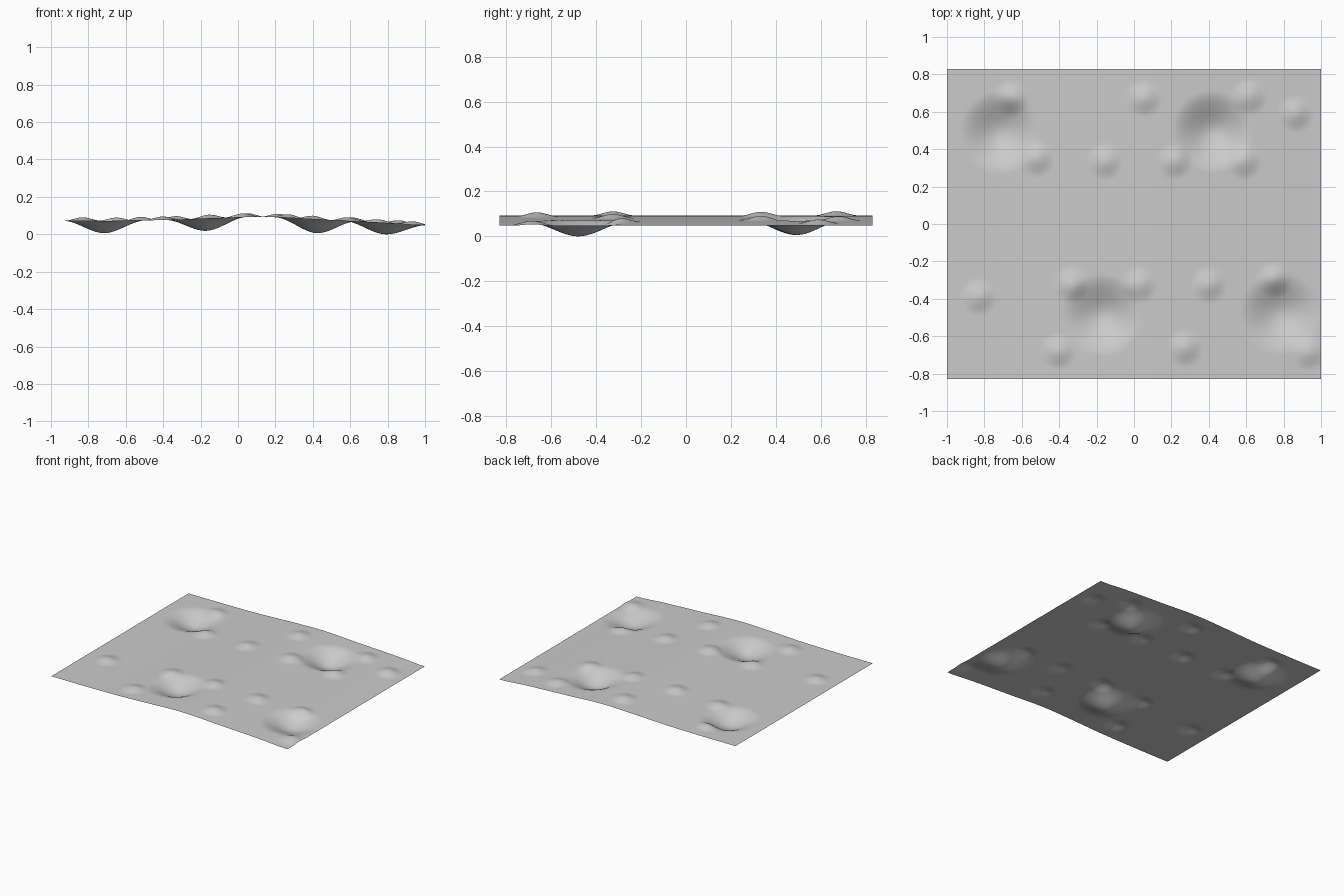
import bpy
import bmesh
from mathutils import Vector

cube = bpy.data.objects.get("Cube")
if cube:
    bpy.data.objects.remove(cube, do_unlink=True)

# Gentle ridge running front to back: (x, height)
RIDGE = [(-1, .071), (-.7, .071), (-.4, .075), (-.15, .085), (.07, .092),
         (.22, .089), (.4, .079), (.6, .070), (.8, .060), (.92, .050), (1, .047)]

# Deep hollows: (x, y, depth)
HOLLOWS = [(-.715, .49, .066), (.42, .495, .073),
           (-.17, -.485, .067), (.785, -.48, .062)]

# Small mounds: (x, y)
MOUNDS = [(-.655, .67), (.05, .67), (.615, .68), (.865, .59),
          (-.52, .35), (-.155, .335), (.215, .335), (.585, .335),
          (-.83, -.39), (-.335, -.325), (.025, -.325), (.4, -.325),
          (.75, -.3), (-.405, -.68), (.27, -.665), (.935, -.685)]

HOLLOW_RADIUS, MOUND_RADIUS, MOUND_HEIGHT = .22, .1, .019


def falloff(point, x, y, radius):
    """Smooth bell, one at the centre and zero at the radius."""
    t = max(0, 1 - (point - Vector((x, y))).length / radius)
    return t * t * (3 - 2 * t)


def ridge_height(x):
    """Smooth curve through the ridge points."""
    last = len(RIDGE) - 1
    i = max(k for k in range(last) if RIDGE[k][0] <= max(x, -1))

    def slope(k):
        a, b = RIDGE[max(k - 1, 0)], RIDGE[min(k + 1, last)]
        return (b[1] - a[1]) / (b[0] - a[0])

    (x0, z0), (x1, z1) = RIDGE[i], RIDGE[i + 1]
    w = x1 - x0
    t = (x - x0) / w
    s = t * t * (3 - 2 * t)
    return (z0 + (z1 - z0) * s + w * slope(i) * t * (1 - t) ** 2
            - w * slope(i + 1) * t * t * (1 - t))


def ground_height(x, y):
    p = Vector((x, y))
    z = ridge_height(x)
    z -= sum(d * falloff(p, hx, hy, HOLLOW_RADIUS) for hx, hy, d in HOLLOWS)
    z += sum(MOUND_HEIGHT * falloff(p, mx, my, MOUND_RADIUS) for mx, my in MOUNDS)
    return z


# Ground sheet
bm = bmesh.new()
bmesh.ops.create_grid(bm, x_segments=160, y_segments=132, size=1)
for v in bm.verts:
    v.co.y *= .83
    v.co.z = ground_height(v.co.x, v.co.y)
lowest = min(v.co.z for v in bm.verts)
for v in bm.verts:
    v.co.z -= lowest
for f in bm.faces:
    f.smooth = True

mesh = bpy.data.meshes.new("ground_sheet")
bm.to_mesh(mesh)
bm.free()
ground = bpy.data.objects.new("ground_sheet", mesh)
bpy.context.collection.objects.link(ground)

# Plain pale grey
grey = bpy.data.materials.new("pale_grey")
grey.use_nodes = True
colour = (.6, .6, .6, 1)
grey.diffuse_color = colour
grey.node_tree.nodes["Principled BSDF"].inputs["Base Color"].default_value = colour
mesh.materials.append(grey)
